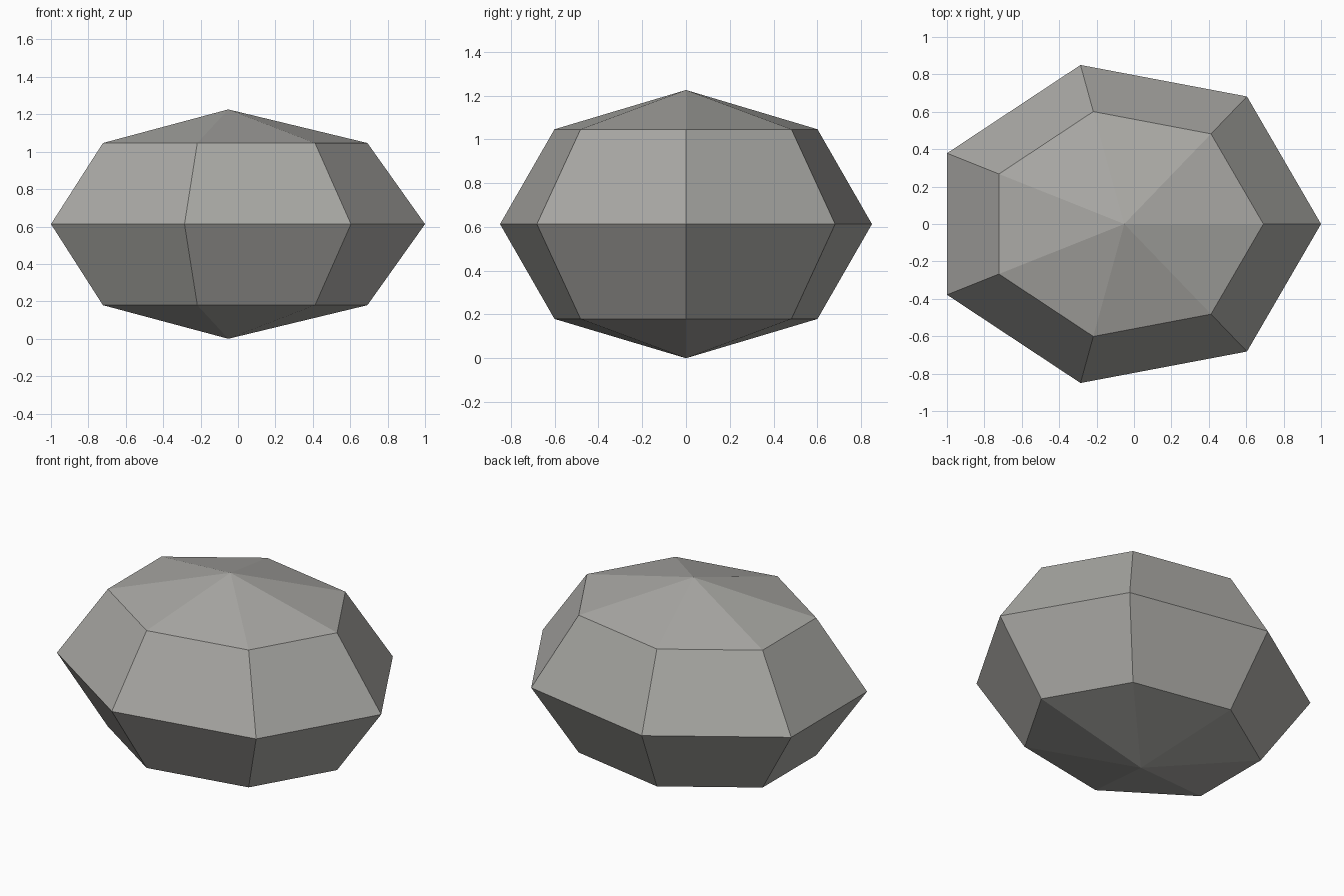
import bpy, bmesh, math

if "Cube" in bpy.data.objects:
    bpy.data.objects.remove(bpy.data.objects["Cube"])

SIDES = 7
RX, RY, RZ = 1.052, 0.872, 0.613   # radii of the faceted stone
CX = -0.052                        # axis offset that centres the bounds

stone_grey = bpy.data.materials.new("stone_grey")
stone_grey.diffuse_color = (0.40, 0.395, 0.375, 1)
stone_grey.use_nodes = True
stone_grey.node_tree.nodes["Principled BSDF"].inputs["Base Color"].default_value = stone_grey.diffuse_color

bm = bmesh.new()


def ring(latitude):
    """Seven-sided ring of vertices at a latitude in degrees."""
    c, s = math.cos(math.radians(latitude)), math.sin(math.radians(latitude))
    return [bm.verts.new((CX + RX * c * math.cos(math.tau * i / SIDES),
                          RY * c * math.sin(math.tau * i / SIDES),
                          RZ + RZ * s)) for i in range(SIDES)]


# Side bands and the two shallow pointed caps
rings = [ring(a) for a in (-45, 0, 45)]
bottom = bm.verts.new((CX, 0, 0))
top = bm.verts.new((CX, 0, 2 * RZ))
for i in range(SIDES):
    j = (i + 1) % SIDES
    for low, high in zip(rings, rings[1:]):
        bm.faces.new((low[i], low[j], high[j], high[i]))
    bm.faces.new((bottom, rings[0][j], rings[0][i]))
    bm.faces.new((top, rings[-1][i], rings[-1][j]))

mesh = bpy.data.meshes.new("stone")
bm.to_mesh(mesh)
bm.free()
mesh.materials.append(stone_grey)
stone = bpy.data.objects.new("stone", mesh)
bpy.context.collection.objects.link(stone)
